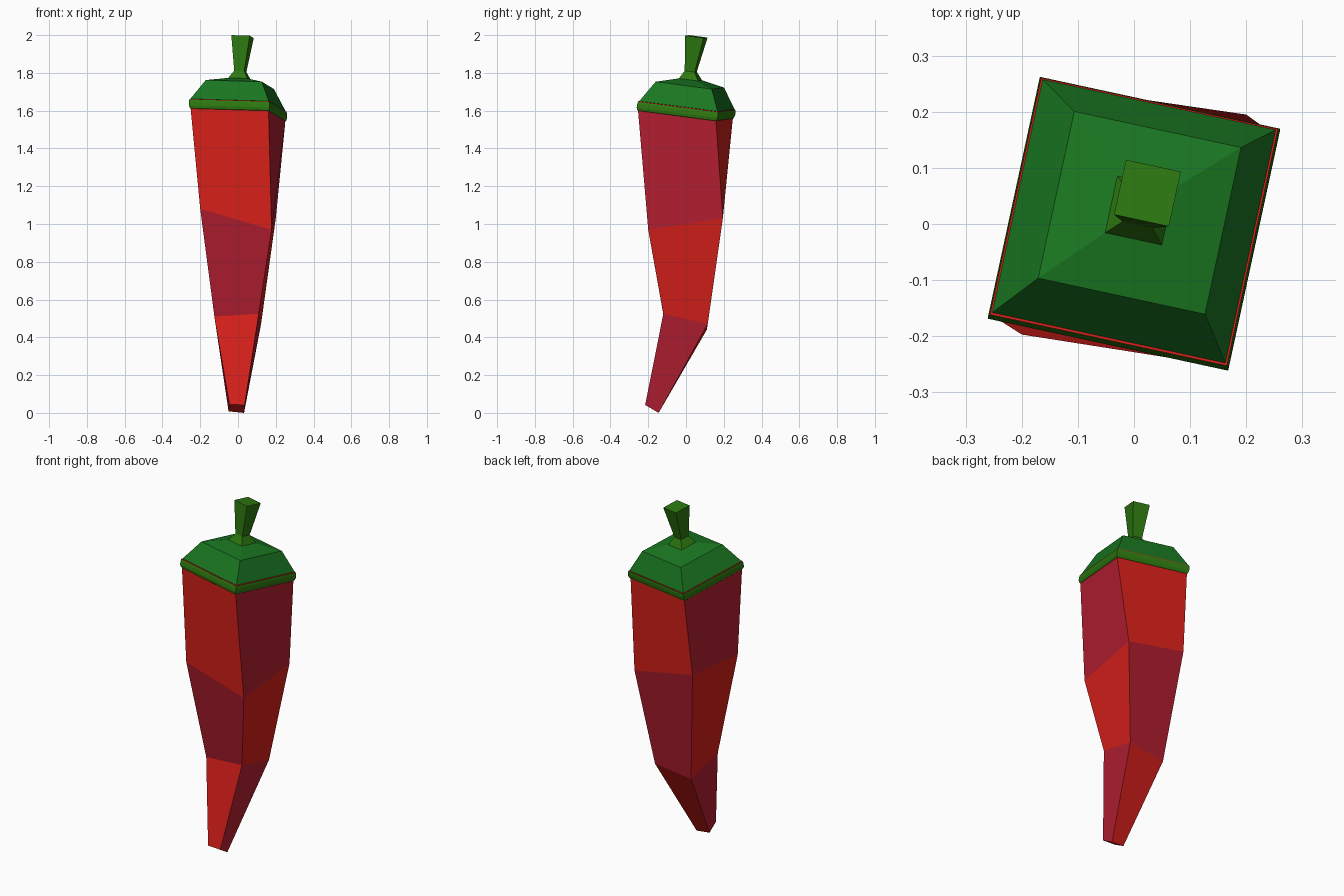
import bpy, bmesh, math

if "Cube" in bpy.data.objects:
    bpy.data.objects.remove(bpy.data.objects["Cube"])

YAW = math.radians(-12.2)
SLOPE_X, SLOPE_Y = -0.055, -0.12


def material(name, rgb):
    m = bpy.data.materials.new(name)
    m.diffuse_color = (*rgb, 1)
    m.use_nodes = True
    m.node_tree.nodes["Principled BSDF"].inputs["Base Color"].default_value = m.diffuse_color
    return m


def ring(cx, cy, cz, half):
    """Tilted, turned square: front-left, front-right, back-right, back-left."""
    pts = []
    for u, v in ((-1, -1), (1, -1), (1, 1), (-1, 1)):
        x = half * (u * math.cos(YAW) - v * math.sin(YAW))
        y = half * (u * math.sin(YAW) + v * math.cos(YAW))
        pts.append((cx + x, cy + y, cz + SLOPE_X * x + SLOPE_Y * y))
    return pts


def loft(name, rings, mats, pick=lambda seg, side: 0):
    """Skin four-sided rings and close both ends."""
    bm = bmesh.new()
    vs = [[bm.verts.new(p) for p in r] for r in rings]
    for s in range(len(vs) - 1):
        for i in range(4):
            j = (i + 1) % 4
            f = bm.faces.new((vs[s][i], vs[s][j], vs[s + 1][j], vs[s + 1][i]))
            f.material_index = pick(s, i)
    bm.faces.new(vs[0][::-1])
    bm.faces.new(vs[-1])
    bmesh.ops.recalc_face_normals(bm, faces=bm.faces)
    me = bpy.data.meshes.new(name)
    bm.to_mesh(me)
    bm.free()
    for m in mats:
        me.materials.append(m)
    ob = bpy.data.objects.new(name, me)
    bpy.context.collection.objects.link(ob)
    return ob


red = material("red", (0.68, 0.014, 0.010))
crimson = material("crimson", (0.45, 0.013, 0.03))
leaf = material("leaf_green", (0.01, 0.18, 0.015))
stalk = material("stalk_green", (0.026, 0.19, 0.005))

# Pepper body: three bent, tapering segments with checkered reds
tip = [(-0.045, -0.215, 0.045), (0.035, -0.216, 0.042),
       (0.032, -0.145, 0.0), (-0.05, -0.148, 0.008)]
lower = [(-0.125, -0.118, 0.51), (0.11, -0.12, 0.525),
         (0.122, 0.115, 0.47), (-0.11, 0.11, 0.44)]
middle = [(-0.2, -0.197, 1.08), (0.178, -0.2, 0.97),
          (0.2, 0.195, 1.03), (-0.18, 0.197, 1.105)]
loft("pepper_body",
     [tip, lower, middle, ring(0, -0.003, 1.579, 0.211), ring(0, 0.004, 1.628, 0.216)],
     [red, crimson],
     lambda seg, side: 0 if seg == 3 else (seg + side) % 2)

# Rounded rim around the cap's lower edge
loft("cap_rim",
     [ring(0, -0.004, 1.576, 0.208), ring(0, -0.003, 1.582, 0.215),
      ring(0, -0.001, 1.595, 0.219), ring(0, 0.002, 1.612, 0.219),
      ring(0, 0.004, 1.625, 0.2168)], [stalk])

# Cap: steep shoulder, then a shallow slope up to the stem
loft("cap",
     [ring(0, 0.005, 1.629, 0.2125), ring(0.01, 0.02, 1.738, 0.152),
      ring(0.01, 0.024, 1.766, 0.05)], [leaf])

# Stem: flared foot, narrow neck, wide leaning top
loft("stem",
     [ring(0.01, 0.024, 1.765, 0.052), ring(0.012, 0.025, 1.808, 0.027),
      ring(0.024, 0.055, 1.992, 0.05)], [stalk])
